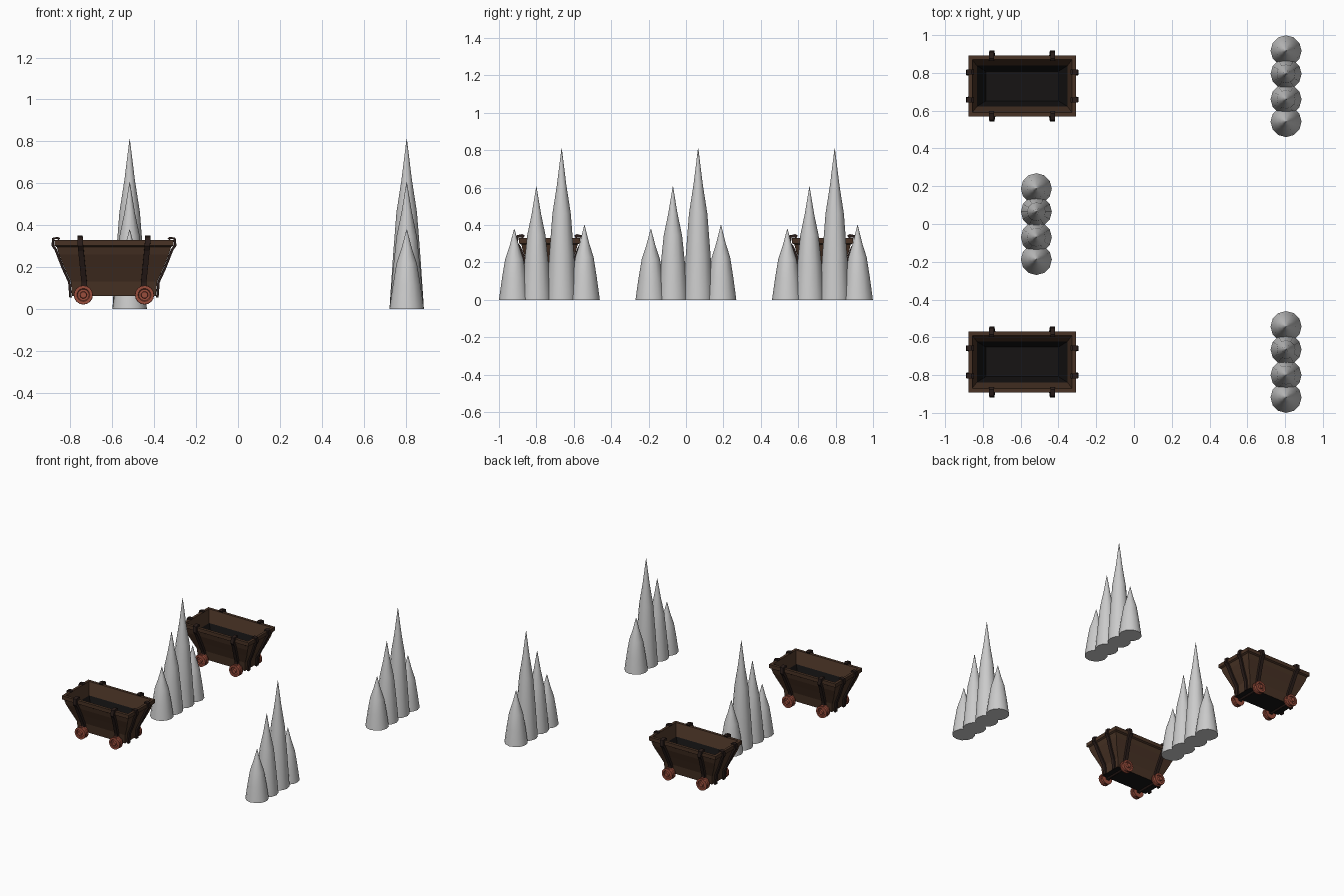
import bpy, bmesh, math
from mathutils import Matrix, Vector

if "Cube" in bpy.data.objects:
    bpy.data.objects.remove(bpy.data.objects["Cube"])


def material(name, color):
    m = bpy.data.materials.new(name)
    m.diffuse_color = (*color, 1)
    m.use_nodes = True
    m.node_tree.nodes["Principled BSDF"].inputs["Base Color"].default_value = m.diffuse_color
    return m


WOOD = material("wood", (0.065, 0.032, 0.018))
DARK = material("dark_inside", (0.008, 0.007, 0.007))
BAND = material("band_iron", (0.022, 0.012, 0.010))
RUST = material("wheel_rust", (0.32, 0.075, 0.045))


def finish(bm, name, mats=(), smooth=None):
    bmesh.ops.recalc_face_normals(bm, faces=bm.faces)
    me = bpy.data.meshes.new(name)
    bm.to_mesh(me)
    bm.free()
    for m in mats:
        me.materials.append(m)
    ob = bpy.data.objects.new(name, me)
    bpy.context.collection.objects.link(ob)
    if smooth:
        bpy.ops.object.select_all(action='DESELECT')
        ob.select_set(True)
        bpy.context.view_layer.objects.active = ob
        bpy.ops.object.shade_smooth_by_angle(angle=math.radians(smooth))
    return ob


def skin(bm, rings, caps=True):
    """Join closed rings of points into a skin."""
    vs = [[bm.verts.new(p) for p in r] for r in rings]
    n = len(vs[0])
    faces = []
    for a, b in zip(vs, vs[1:]):
        faces.append([bm.faces.new((a[i], a[(i + 1) % n], b[(i + 1) % n], b[i])) for i in range(n)])
    if caps:
        faces.append([bm.faces.new(vs[0][::-1])])
        faces.append([bm.faces.new(vs[-1])])
    return faces


def circle(r, z, n, mat=Matrix()):
    return [mat @ Vector((r * math.cos(2 * math.pi * i / n), r * math.sin(2 * math.pi * i / n), z))
            for i in range(n)]


# stalagmite clusters: four spikes in a row
SPIKE = [(0.082, 0), (0.079, 0.06), (0.066, 0.3), (0.049, 0.57), (0.025, 0.76), (0.001, 1)]


def spikes(cx, cy):
    for off, h in ((-0.188, 0.38), (-0.07, 0.605), (0.065, 0.81), (0.187, 0.40)):
        bm = bmesh.new()
        skin(bm, [circle(r, f * h, 12) for r, f in SPIKE])
        ob = finish(bm, "stalagmite", smooth=60)
        ob.location = (cx, cy + off, 0)


# hopper: flaring tub, lip, then the inside down to the floor
TUB = [(.20, .085, .062), (.206, .092, .13), (.238, .118, .20), (.262, .142, .26), (.272, .15, .295),
       (.284, .162, .302), (.284, .162, .33), (.264, .14, .33), (.24, .108, .24), (.192, .078, .11)]


def hopper():
    bm = bmesh.new()
    faces = skin(bm, [[(x, y, z), (-x, y, z), (-x, -y, z), (x, -y, z)] for x, y, z in TUB])
    for f in faces[8] + faces[10] + faces[9]:
        f.material_index = 1
    return finish(bm, "hopper", (WOOD, DARK))


# iron straps hooked over the lip and running down the walls
SIDE = [(.142, .328), (.15, .333), (.165, .333), (.169, .305), (.153, .285), (.119, .2), (.093, .13), (.086, .055)]
END = [(.264, .328), (.270, .333), (.284, .333), (.287, .305), (.272, .285), (.239, .2), (.207, .13), (.201, .055)]


def straps():
    bm = bmesh.new()
    for path, u_top, u_bot, thick, is_end in ((SIDE, .162, .142, .019, False), (END, .074, .05, .012, True)):
        pts = [Vector(p) for p in path]
        for su in (-1, 1):
            for so in (-1, 1):
                rings = []
                for i, p in enumerate(pts):
                    d = (pts[min(i + 1, len(pts) - 1)] - pts[max(i - 1, 0)]).normalized()
                    q = p + Vector((-d.y, d.x)) * thick
                    u = u_bot + (u_top - u_bot) * max(0, min(1, (p.y - .13) / .2))
                    ring = []
                    for uu, c in ((u - .013, p), (u + .013, p), (u + .013, q), (u - .013, q)):
                        a, b = su * uu, so * c.x
                        ring.append((b, a, c.y) if is_end else (a, b, c.y))
                    rings.append(ring)
                skin(bm, rings)
    return finish(bm, "iron_straps", (BAND,))


# flanged wheels with hubs, plus the axles
WHEEL = [(.046, .098), (.046, .108), (.039, .112), (.039, .122), (.045, .126), (.045, .138), (.031, .138),
         (.027, .132), (.017, .132), (.015, .146), (.007, .146)]


def wheels():
    bm = bmesh.new()
    for x in (-.146, .146):
        for s in (-1, 1):
            m = Matrix.Translation((x, 0, .067)) @ Matrix.Rotation(s * math.pi / 2, 4, 'X')
            skin(bm, [circle(r, t, 16, m) for r, t in WHEEL])
    return finish(bm, "wheels", (RUST,), 35)


def axles():
    bm = bmesh.new()
    for x in (-.146, .146):
        m = Matrix.Translation((x, 0, .067)) @ Matrix.Rotation(math.pi / 2, 4, 'X')
        skin(bm, [circle(.013, t, 10, m) for t in (-.11, .11)])
    return finish(bm, "axles", (BAND,), 40)


# place everything
for pos in ((.805, -.73), (.805, .73), (-.517, 0)):
    spikes(*pos)
for y in (-.73, .73):
    for part in (hopper, straps, wheels, axles):
        part().location = (-.592, y, 0)
